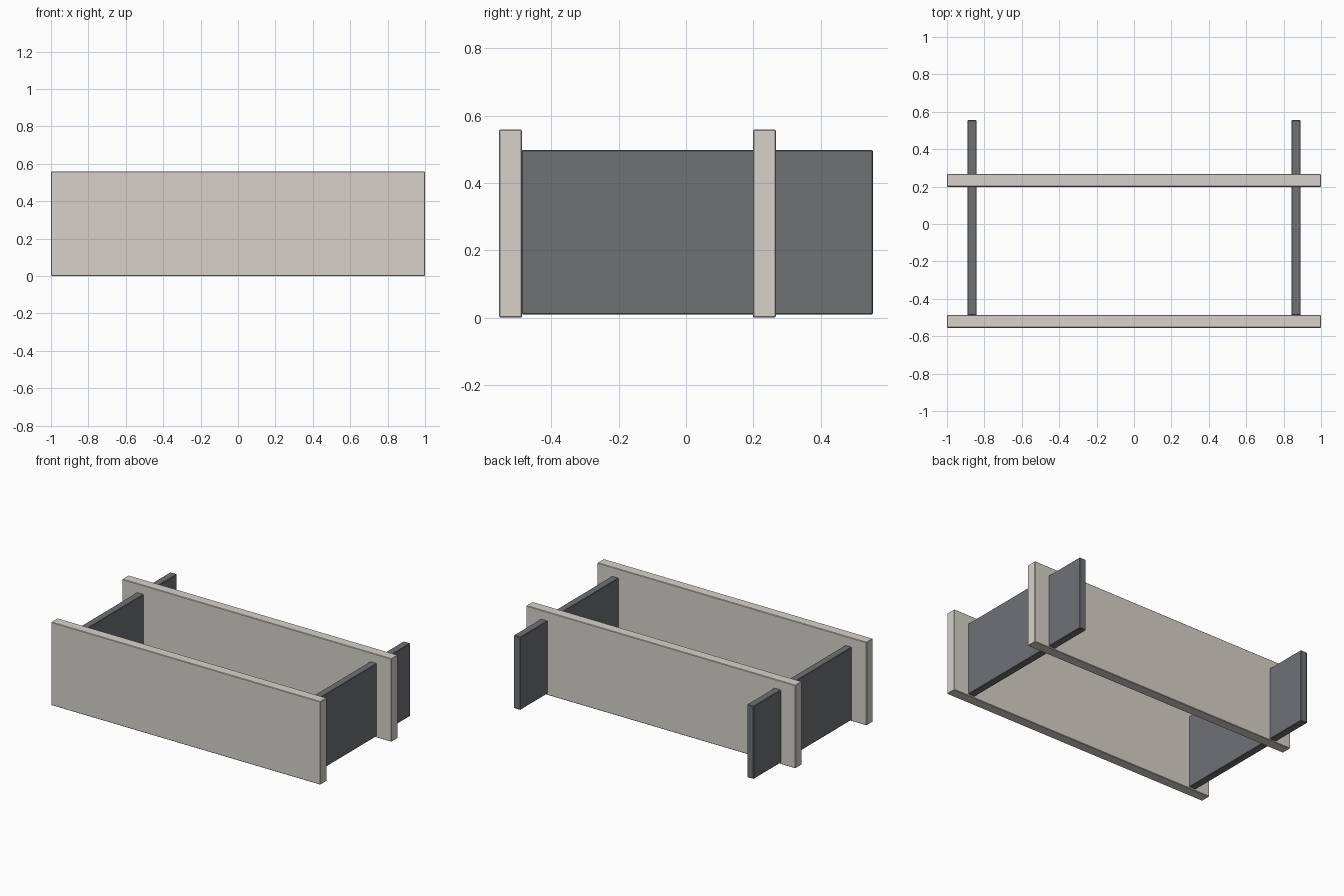
import bpy

if "Cube" in bpy.data.objects:
    bpy.data.objects.remove(bpy.data.objects["Cube"])


def material(name, color):
    m = bpy.data.materials.new(name)
    m.diffuse_color = color
    m.use_nodes = True
    m.node_tree.nodes["Principled BSDF"].inputs["Base Color"].default_value = m.diffuse_color
    return m


def board(name, lo, hi, mat):
    """Box between two corners with a tiny edge chamfer."""
    bpy.ops.mesh.primitive_cube_add(size=1, location=[(a + b) / 2 for a, b in zip(lo, hi)])
    ob = bpy.context.object
    ob.name = name
    ob.scale = [b - a for a, b in zip(lo, hi)]
    bpy.ops.object.transform_apply(location=False, rotation=False, scale=True)
    bev = ob.modifiers.new("edge_chamfer", "BEVEL")
    bev.width = 0.003
    bev.segments = 1
    ob.data.materials.append(mat)
    return ob


pale = material("pale_panel", (0.68, 0.65, 0.59, 1))
dark = material("dark_panel", (0.16, 0.165, 0.175, 1))

# Long upright panels
for name, y in (("front_panel", -0.555), ("rear_panel", 0.199)):
    board(name, (-1, y, 0), (1, y + 0.068, 0.558), pale)

# End panels, running from the front panel through the rear one
for name, x in (("left_end_panel", -0.891), ("right_end_panel", 0.842)):
    board(name, (x, -0.488, 0.009), (x + 0.049, 0.555, 0.498), dark)
